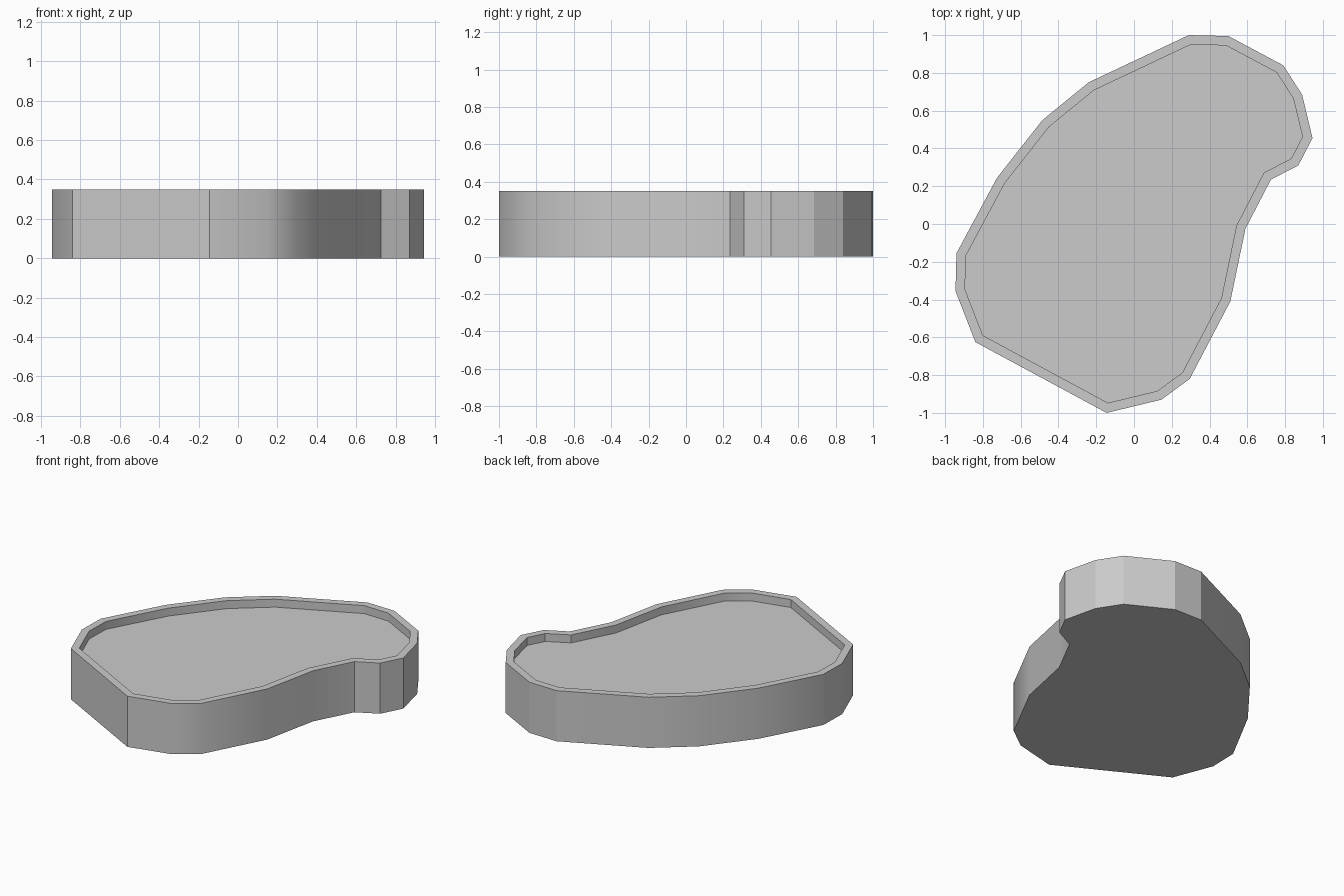
import bpy, bmesh, math

if "Cube" in bpy.data.objects:
    bpy.data.objects.remove(bpy.data.objects["Cube"])

HEIGHT, RIM, DEPTH = 0.35, 0.05, 0.055

# Kidney-shaped outline, clockwise seen from above
outline = [(0.29, 1.0), (0.50, 0.995), (0.79, 0.84), (0.89, 0.685),
           (0.945, 0.455), (0.87, 0.31), (0.725, 0.235), (0.59, -0.025),
           (0.51, -0.41), (0.295, -0.82), (0.145, -0.93), (-0.145, -1.0),
           (-0.84, -0.625), (-0.945, -0.355), (-0.94, -0.155),
           (-0.725, 0.245), (-0.485, 0.55), (-0.24, 0.75)]

bm = bmesh.new()

# Solid body: underside extruded up to the rim
bottom = bm.faces.new([bm.verts.new((x, y, 0)) for x, y in outline])
ext = bmesh.ops.extrude_face_region(bm, geom=[bottom], use_keep_orig=True)
new_verts = [g for g in ext["geom"] if isinstance(g, bmesh.types.BMVert)]
bmesh.ops.translate(bm, verts=new_verts, vec=(0, 0, HEIGHT))
bmesh.ops.recalc_face_normals(bm, faces=bm.faces)
top = max(bm.faces, key=lambda f: f.calc_center_median().z)

# Flat rim, then a shallow recess dropped straight down
bmesh.ops.inset_region(bm, faces=[top], thickness=RIM, use_even_offset=True)
bmesh.ops.inset_region(bm, faces=[top], thickness=0)
bmesh.ops.translate(bm, verts=top.verts[:], vec=(0, 0, -DEPTH))

mesh = bpy.data.meshes.new("kidney_basin")
bm.to_mesh(mesh)
bm.free()
basin = bpy.data.objects.new("kidney_basin", mesh)
bpy.context.collection.objects.link(basin)

# Smooth long sides with sharp rim and corners
bpy.context.view_layer.objects.active = basin
basin.select_set(True)
bpy.ops.object.shade_smooth_by_angle(angle=math.radians(30))

# The facets around the narrow end stay flat
for p in mesh.polygons:
    if abs(p.normal.z) < 0.1 and p.center.y > 0.35 and p.center.x > 0.3:
        p.use_smooth = False
